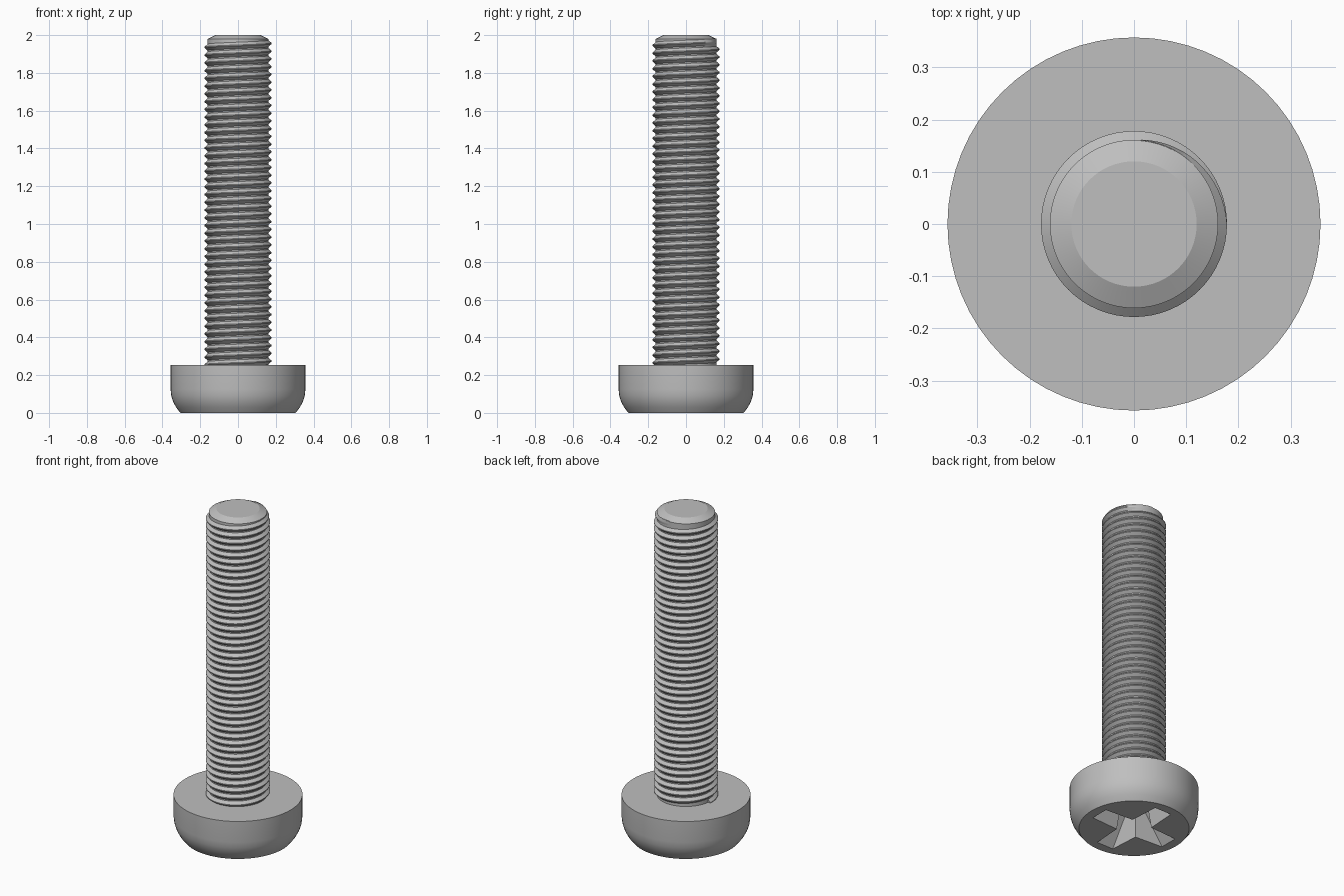
import bpy
import bmesh
from math import cos, sin, pi, radians

cube = bpy.data.objects.get("Cube")
if cube:
    bpy.data.objects.remove(cube, do_unlink=True)

# Single steel colour
steel = bpy.data.materials.new("steel_grey")
steel.use_nodes = True
steel.diffuse_color = (0.52, 0.52, 0.52, 1)
steel.node_tree.nodes["Principled BSDF"].inputs["Base Color"].default_value = steel.diffuse_color

HEAD_TOP = 0.253
CORE_R, CREST_R = 0.161, 0.178
PITCH, SIDES = 0.041, 64


def make_object(name, verts, faces):
    mesh = bpy.data.meshes.new(name)
    mesh.from_pydata(verts, [], faces)
    bm = bmesh.new()
    bm.from_mesh(mesh)
    bmesh.ops.recalc_face_normals(bm, faces=bm.faces)
    bm.to_mesh(mesh)
    bm.free()
    mesh.materials.append(steel)
    obj = bpy.data.objects.new(name, mesh)
    bpy.context.collection.objects.link(obj)
    return obj


def stack(name, rings):
    """Closed solid from rings with equal point counts, capped at both ends."""
    n = len(rings[0])
    verts = [p for ring in rings for p in ring]
    faces = [(r * n + i, r * n + (i + 1) % n, (r + 1) * n + (i + 1) % n, (r + 1) * n + i)
             for r in range(len(rings) - 1) for i in range(n)]
    faces += [tuple(range(n)), tuple(range(len(verts) - n, len(verts)))]
    return make_object(name, verts, faces)


def lathe(name, profile, sides):
    return stack(name, [[(r * cos(2 * pi * i / sides), r * sin(2 * pi * i / sides), z)
                         for i in range(sides)] for r, z in profile])


def smooth(obj, angle):
    bpy.ops.object.select_all(action="DESELECT")
    obj.select_set(True)
    bpy.context.view_layer.objects.active = obj
    bpy.ops.object.shade_smooth_by_angle(angle=radians(angle))


def cross_ring(inner, length, width, z):
    """Outline of a four-armed cross."""
    ring = []
    for k in range(4):
        c, s = cos(k * pi / 2), sin(k * pi / 2)
        for x, y in ((inner, -inner), (length, -width), (length, width)):
            ring.append((x * c - y * s, x * s + y * c, z))
    return ring


# Rounded head
head = lathe("head", [(0.305, 0), (0.328, 0.03), (0.344, 0.06), (0.353, 0.09),
                      (0.357, 0.125), (0.357, HEAD_TOP)], SIDES)

# Tapered cross recess cut into the underside of the head
cutter = stack("recess_cutter", [cross_ring(0.07, 0.266, 0.058, -0.02),
                                 cross_ring(0.05, 0.11, 0.04, 0.17)])
cutter.hide_render = True
cut = head.modifiers.new("recess", "BOOLEAN")
cut.operation = "DIFFERENCE"
cut.solver = "EXACT"
cut.object = cutter
bpy.context.view_layer.update()
cut_mesh = bpy.data.meshes.new_from_object(head.evaluated_get(bpy.context.evaluated_depsgraph_get()))
head.modifiers.clear()
head.data = cut_mesh
bpy.data.objects.remove(cutter, do_unlink=True)
smooth(head, 25)

# Shank core with chamfered tip
core = lathe("shank_core", [(CORE_R, HEAD_TOP - 0.02), (CORE_R, 1.98), (0.12, 2)], SIDES)
smooth(core, 25)

# Helical thread ridge, fading out over the last quarter turn
END_Z, FADE = 1.966, SIDES // 4
steps = int((END_Z - HEAD_TOP) / PITCH * SIDES)
verts, faces = [], []
for i in range(steps + 1):
    a = pi / 2 - 2 * pi * (steps - i) / SIDES
    z = END_Z - PITCH * (steps - i) / SIDES
    crest = CORE_R + (CREST_R - CORE_R) * min(1, (steps - i) / FADE)
    for r, dz in ((CORE_R - 0.001, -0.44), (crest, -0.06), (crest, 0.06), (CORE_R - 0.001, 0.44)):
        verts.append((r * cos(a), r * sin(a), z + dz * PITCH))
for i in range(steps):
    for k in range(4):
        b, m = i * 4, (k + 1) % 4
        faces.append((b + k, b + m, b + 4 + m, b + 4 + k))
faces += [(0, 1, 2, 3), tuple(range(steps * 4, steps * 4 + 4))]
thread = make_object("thread", verts, faces)
smooth(thread, 25)
